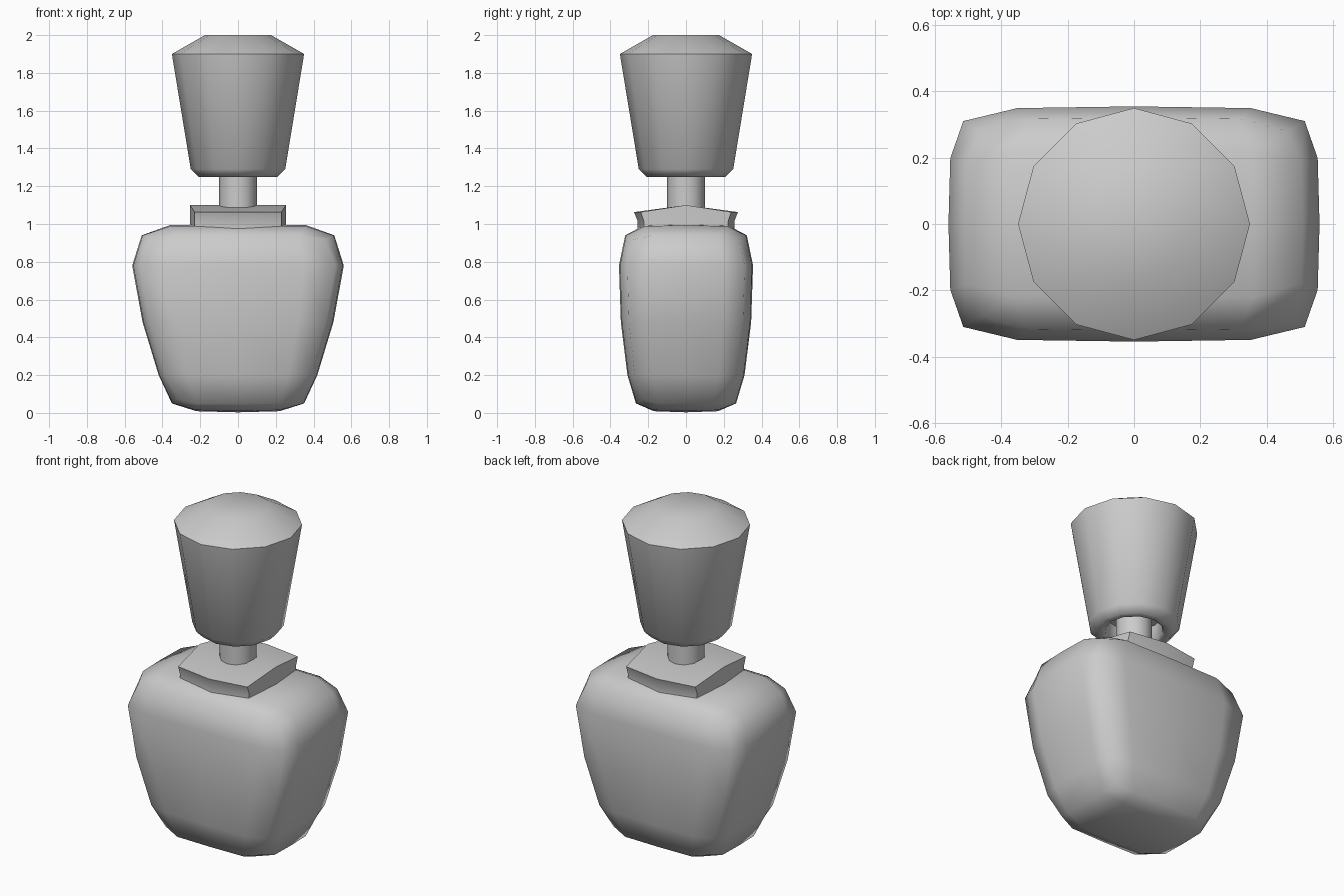
import bpy, bmesh, math

if "Cube" in bpy.data.objects:
    bpy.data.objects.remove(bpy.data.objects["Cube"])


def grid_cube(name, cuts, place, angle):
    """Cube grid with integer-like coordinates, each vertex moved by place(i, j, k)."""
    bm = bmesh.new()
    bmesh.ops.create_cube(bm, size=cuts + 1)
    bmesh.ops.subdivide_edges(bm, edges=bm.edges[:], cuts=cuts, use_grid_fill=True)
    half = (cuts + 1) / 2
    for v in bm.verts:
        v.co = place(*[round(c) for c in v.co])
    return finish(name, bm, angle)


def lathe(name, profile, sides, angle):
    """Closed turned part; profile runs from axis to axis as (radius, z)."""
    bm = bmesh.new()
    vs = [bm.verts.new((r, 0, z)) for r, z in profile]
    edges = [bm.edges.new(p) for p in zip(vs, vs[1:])]
    bmesh.ops.spin(bm, geom=vs + edges, cent=(0, 0, 0), axis=(0, 0, 1),
                   angle=math.tau, steps=sides, use_duplicate=False)
    bmesh.ops.remove_doubles(bm, verts=bm.verts[:], dist=1e-4)
    return finish(name, bm, angle)


def finish(name, bm, angle):
    bmesh.ops.recalc_face_normals(bm, faces=bm.faces[:])
    mesh = bpy.data.meshes.new(name)
    bm.to_mesh(mesh)
    bm.free()
    ob = bpy.data.objects.new(name, mesh)
    bpy.context.collection.objects.link(ob)
    bpy.ops.object.select_all(action='DESELECT')
    ob.select_set(True)
    bpy.context.view_layer.objects.active = ob
    bpy.ops.object.shade_smooth_by_angle(angle=math.radians(angle))
    return ob


# Bottle body: (z, half width, half depth) for each ring
RINGS = {-2: (0.05, 0.35, 0.265), -1: (0.2, 0.42, 0.31), 0: (0.48, 0.505, 0.345),
         1: (0.78, 0.56, 0.355), 2: (0.94, 0.51, 0.322)}


def body_point(i, j, k):
    a, b = abs(i), abs(j)
    sx, sy = (i > 0) - (i < 0), (j > 0) - (j < 0)
    if abs(k) == 2 and max(a, b) < 2:      # inside of the top and bottom faces
        if k > 0:
            return i * 0.36, j * 0.22, 1.0 - 0.006 * (a + b)
        return i * 0.22, j * 0.17, 0.003 + 0.006 * (a + b)
    z, w, d = RINGS[k]
    fx = (1, 0.99, 0.92)[b] if a == 2 else 0.63 * a
    fy = (1, 0.985, 0.875)[a] if b == 2 else 0.56 * b
    if abs(k) == 2 and a == b == 2:        # softened box corners
        fx, fy, z = 0.91, 0.87, z - 0.012 * k
    return sx * w * fx, sy * d * fy, z


grid_cube("bottle_body", 3, body_point, 60)


# Collar: eight-sided plate bent down towards front and back
def collar_point(i, j, k):
    x = i * (0.23 if j else 0.255)
    y = j * (0.24 if i else 0.275) * (1.0 if k > 0 else 0.93)
    z = 1.1 - 0.037 * abs(j) if k > 0 else 0.99 - 0.016 * abs(j)
    if k == 0:
        z = 1.035 - 0.02 * abs(j)
    return x, y, z


grid_cube("collar", 1, collar_point, 40)

# Neck
lathe("neck", [(0, 0.98), (0.1, 0.98), (0.1, 1.4), (0, 1.4)], 12, 40)

# Stopper with a recess around the neck
lathe("stopper", [(0, 1.35), (0.15, 1.35), (0.16, 1.26), (0.175, 1.25), (0.21, 1.25),
                  (0.25, 1.29), (0.35, 1.9), (0.175, 2.0), (0, 2.0)], 12, 60)
